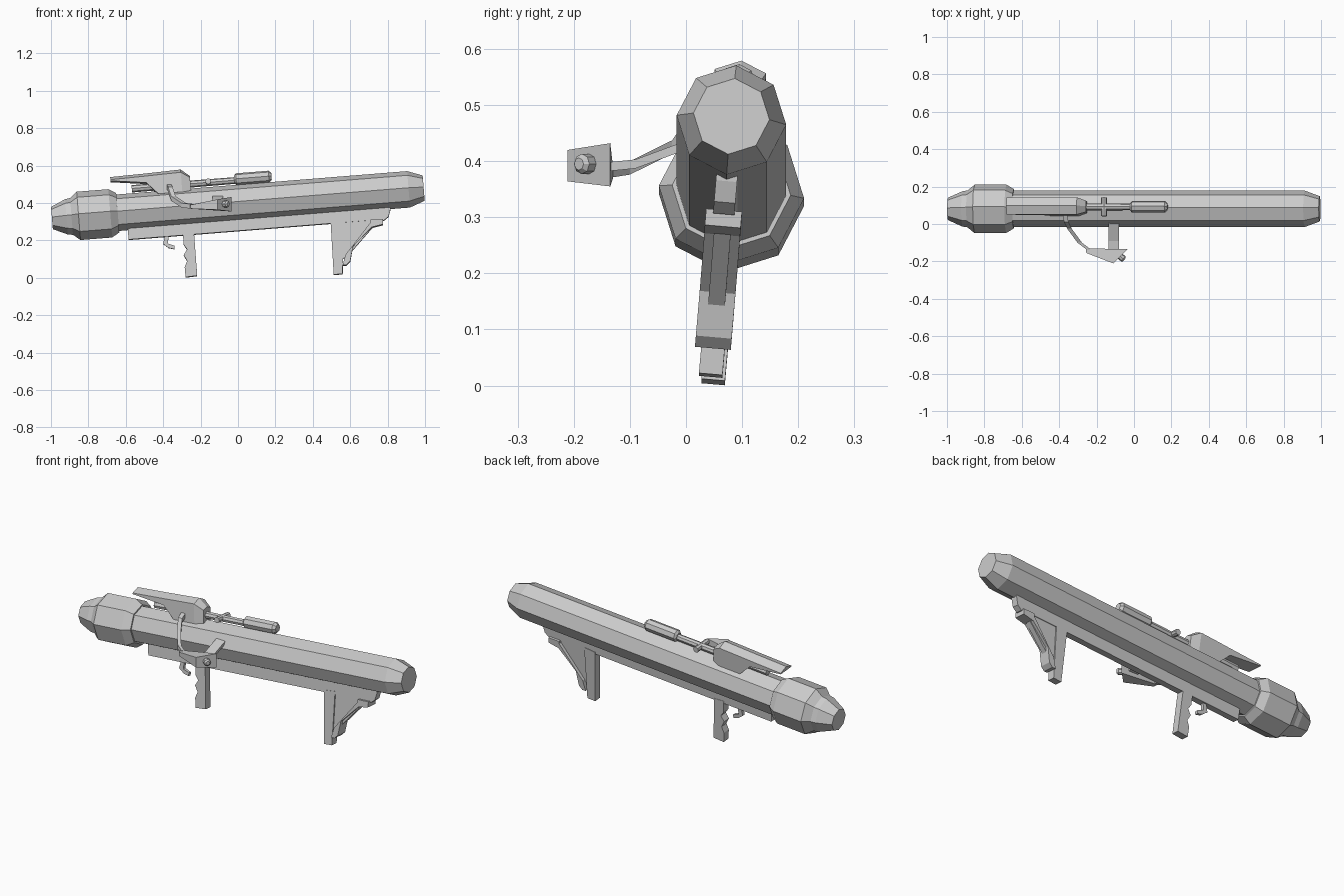
import bpy, bmesh
from math import radians, sin, cos, pi
from mathutils import Matrix, Vector

cube = bpy.data.objects.get("Cube")
if cube:
    bpy.data.objects.remove(cube)

grey = bpy.data.materials.new("Plain grey")
grey.use_nodes = True
COLOUR = (0.6, 0.6, 0.6, 1)
grey.diffuse_color = COLOUR
grey.node_tree.nodes["Principled BSDF"].inputs["Base Color"].default_value = COLOUR

# The launcher leans: muzzle raised, rolled a little about its own axis
PITCH, ROLL, RISE = radians(4.6), radians(-5), 0.4
LEAN = (Matrix.Translation((0, 0.081, RISE))
        @ Matrix.Rotation(-PITCH, 4, 'Y') @ Matrix.Rotation(ROLL, 4, 'X'))


def loft(name, sections, matrix=LEAN):
    """Skin a row of equal-sized closed sections and cap both ends."""
    bm = bmesh.new()
    rings = [[bm.verts.new(matrix @ Vector(p)) for p in s] for s in sections]
    n = len(rings[0])
    for a, b in zip(rings, rings[1:]):
        for i in range(n):
            j = (i + 1) % n
            bm.faces.new((a[i], a[j], b[j], b[i]))
    bm.faces.new(rings[0])
    bm.faces.new(rings[-1])
    bmesh.ops.recalc_face_normals(bm, faces=bm.faces)
    mesh = bpy.data.meshes.new(name)
    bm.to_mesh(mesh)
    bm.free()
    mesh.materials.append(grey)
    obj = bpy.data.objects.new(name, mesh)
    bpy.context.collection.objects.link(obj)
    return obj


def turned(name, profile, height=0.0, sides=8, matrix=LEAN):
    """Faceted body round the x axis from (x, radius) pairs."""
    turn = [2 * pi * i / sides for i in range(sides)]
    loft(name, [[(x, r * sin(a), height + r * cos(a)) for a in turn]
                for x, r in profile], matrix)


def plate(name, outline, width):
    """Level (x, z) outline brought into the leaning frame, centred on y."""
    local = []
    for x, z in outline:
        z -= RISE
        local.append((x * cos(PITCH) + z * sin(PITCH), z * cos(PITCH) - x * sin(PITCH)))
    loft(name, [[(x, y, z) for x, z in local] for y in (-width / 2, width / 2)])


# Tube and swollen warhead end
turned("launch_tube", [(-0.66, 0.098), (0.915, 0.098), (0.996, 0.068)])
turned("rear_bulge", [(-0.998, 0.06), (-0.92, 0.095), (-0.893, 0.099),
                      (-0.855, 0.13), (-0.685, 0.13), (-0.645, 0.106)])

# Under-tube rail, pistol grip and trigger
plate("rail", [(-0.585, 0.203), (0.70, 0.305), (0.78, 0.305), (0.805, 0.326),
               (0.815, 0.364), (0.815, 0.39), (-0.59, 0.275)], 0.038)
plate("pistol_grip", [(-0.295, 0.24), (-0.29, 0.175), (-0.272, 0.15), (-0.29, 0.12),
                      (-0.272, 0.087), (-0.285, 0.055), (-0.28, 0.001),
                      (-0.218, 0.009), (-0.235, 0.24)], 0.042)
plate("trigger", [(-0.39, 0.23), (-0.37, 0.23), (-0.375, 0.182), (-0.34, 0.17),
                  (-0.34, 0.152), (-0.37, 0.158), (-0.4, 0.18)], 0.018)

# Front support: post, web and wide sloping flange
plate("front_post", [(0.495, 0.30), (0.512, 0.014), (0.56, 0.019), (0.562, 0.31)], 0.042)
plate("support_web", [(0.55, 0.305), (0.55, 0.09), (0.60, 0.13), (0.73, 0.28),
                      (0.73, 0.31)], 0.03)
plate("support_flange", [(0.775, 0.312), (0.775, 0.283), (0.715, 0.268), (0.615, 0.165),
                         (0.60, 0.085), (0.58, 0.065), (0.56, 0.065),
                         (0.575, 0.12), (0.71, 0.295), (0.71, 0.308)], 0.064)

# Sight hood: ridged roof with a long rear blade and a chamfered nose
hood = []
for x, half, ridge, shoulder, base in (
        (-0.67, 0.046, 0.194, 0.176, 0.170), (-0.48, 0.046, 0.198, 0.180, 0.145),
        (-0.42, 0.046, 0.200, 0.182, 0.080), (-0.292, 0.046, 0.204, 0.185, 0.080),
        (-0.245, 0.030, 0.166, 0.155, 0.080)):
    hood.append([(x, 0, ridge), (x, half, shoulder), (x, half, base),
                 (x, -half, base), (x, -half, shoulder)])
loft("sight_hood", hood)

# Scope rod with a thick front barrel and a cross pin
turned("scope_rod", [(-0.56, 0.02), (0.0, 0.018)], 0.122)
turned("scope_barrel", [(-0.01, 0.02), (0.0, 0.032), (0.175, 0.032), (0.19, 0.02)], 0.128)
PIN = LEAN @ Matrix.Translation((-0.15, 0, 0.125)) @ Matrix.Rotation(pi / 2, 4, 'Z')
turned("scope_pin", [(-0.05, 0.016), (0.05, 0.016)], matrix=PIN)

# Bent arm carrying the side control box
LEVEL = Matrix.Identity(4)
arm = []
for x, y, z in ((-0.37, 0.055, 0.49), (-0.362, 0.01, 0.475), (-0.345, -0.025, 0.425),
                (-0.29, -0.10, 0.388), (-0.24, -0.138, 0.382)):
    arm.append([(x - 0.012, y, z - 0.012), (x + 0.012, y, z - 0.012),
                (x + 0.012, y, z + 0.012), (x - 0.012, y, z + 0.012)])
loft("side_arm", arm, LEVEL)
loft("control_box", [
    [(-0.258, -0.13, 0.37), (-0.258, -0.13, 0.39), (-0.255, -0.155, 0.39), (-0.255, -0.155, 0.37)],
    [(-0.036, -0.135, 0.355), (-0.036, -0.135, 0.432), (-0.11, -0.211, 0.42), (-0.11, -0.211, 0.364)],
], LEVEL)
KNOB = Matrix.Translation((-0.073, -0.173, 0.395)) @ Matrix.Rotation(radians(-40), 4, 'Z')
turned("control_knob", [(-0.01, 0.018), (0.02, 0.018), (0.028, 0.011)], matrix=KNOB)

# Flat strut from the box back to the tube
loft("box_strut", [[(-0.135, y, z), (-0.08, y, z), (-0.08, y, z + 0.016), (-0.135, y, z + 0.016)]
                   for y, z in ((-0.14, 0.382), (-0.09, 0.387), (0.01, 0.424))], LEVEL)
